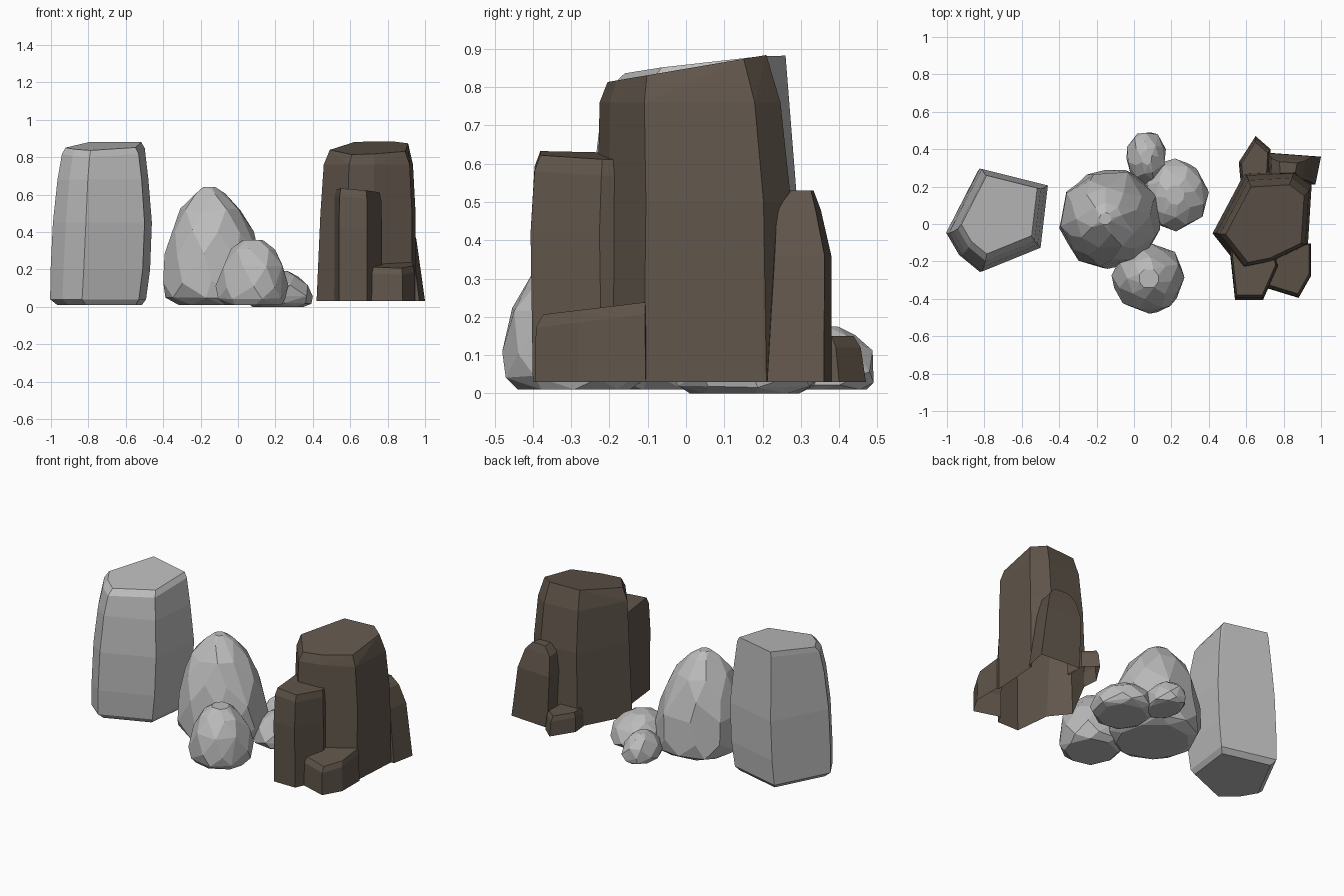
import bpy, bmesh, math, random
from mathutils import Vector

if "Cube" in bpy.data.objects:
    bpy.data.objects.remove(bpy.data.objects["Cube"])

random.seed(4)


def material(name, rgb):
    m = bpy.data.materials.new(name)
    m.diffuse_color = (*rgb, 1)
    m.use_nodes = True
    m.node_tree.nodes["Principled BSDF"].inputs["Base Color"].default_value = m.diffuse_color
    return m


GREY = material("pale grey stone", (0.50, 0.50, 0.50))
BROWN = material("dark brown stone", (0.118, 0.092, 0.070))


def hull(name, points, mat, flat=2, bounds=None):
    """Convex faceted rock around a cloud of points."""
    if bounds:  # stretch the cloud to the given box
        for i, (lo, hi) in enumerate(bounds):
            a = min(p[i] for p in points)
            b = max(p[i] for p in points)
            for p in points:
                p[i] = lo + (p[i] - a) / (b - a) * (hi - lo)
    bm = bmesh.new()
    for p in points:
        bm.verts.new(p)
    bmesh.ops.convex_hull(bm, input=bm.verts[:])
    bmesh.ops.delete(bm, geom=[v for v in bm.verts if not v.link_faces], context='VERTS')
    bmesh.ops.dissolve_limit(bm, angle_limit=math.radians(flat), verts=bm.verts[:], edges=bm.edges[:])
    bmesh.ops.recalc_face_normals(bm, faces=bm.faces[:])
    me = bpy.data.meshes.new(name)
    bm.to_mesh(me)
    bm.free()
    me.materials.append(mat)
    ob = bpy.data.objects.new(name, me)
    bpy.context.collection.objects.link(ob)
    return ob


def column(name, plan, levels, mat, slope=(0, 0), slope_from=9, flat=2):
    """Footprint repeated at levels (z, scale, dx, dy); upper levels tilt by slope."""
    cx = (min(p[0] for p in plan) + max(p[0] for p in plan)) / 2
    cy = (min(p[1] for p in plan) + max(p[1] for p in plan)) / 2
    pts = []
    for z, s, dx, dy in levels:
        for x, y in plan:
            px, py = cx + (x - cx) * s + dx, cy + (y - cy) * s + dy
            tilt = slope[0] * (px - cx) + slope[1] * (py - cy) if z >= slope_from else 0
            pts.append(Vector((px, py, z + tilt)))
    return hull(name, pts, mat, flat)


def boulder(name, bounds, profile, sides=8, lean=0):
    """Rounded rock from jittered rings, fitted to a box."""
    pts = []
    for k, (z, r) in enumerate(profile):
        turn = k * math.pi / sides + random.uniform(-.15, .15)
        for i in range(sides):
            a = turn + 2 * math.pi * (i + random.uniform(-.15, .15)) / sides
            rr = r * random.uniform(.96, 1.03)
            dz = random.uniform(-.02, .02) if 0 < k < len(profile) - 1 else 0
            pts.append(Vector((rr * math.cos(a) + lean * z, rr * math.sin(a), z + dz)))
    return hull(name, pts, GREY, 10, bounds)


# Tall grey block on the left
column("tall_grey_block",
       [(-1, -.05), (-.93, -.17), (-.82, -.26), (-.5, -.13), (-.46, .21), (-.82, .30)],
       [(.01, .84, -.01, 0), (.04, .95, -.018, 0), (.2, .985, -.006, 0), (.45, .98, .005, 0),
        (.68, .90, .008, .004), (.825, .82, .01, .012), (.857, .75, .01, .03)],
       GREY, slope=(.02, .11), slope_from=.8)

# Cluster of rounded boulders
egg = [(0, .76), (.06, .95), (.2, 1), (.42, .95), (.62, .81), (.8, .60), (.93, .32), (1, .12)]
dome = [(0, .78), (.09, .96), (.28, 1), (.6, .88), (.86, .60), (1, .28)]
boulder("large_boulder", [(-.40, .14), (-.24, .29), (.01, .64)], egg, 9, -.12)
boulder("front_boulder", [(-.12, .27), (-.48, -.10), (.01, .358)], dome)
boulder("side_boulder", [(.04, .40), (-.04, .35), (0, .19)], dome)
boulder("rear_boulder", [(-.04, .17), (.21, .49), (.01, .175)], dome, 7)

# Brown outcrop: main column and four smaller ones
main = column("brown_outcrop",
              [(.42, -.05), (.57, -.24), (.72, -.21), (.93, -.11), (.95, .21), (.85, .285), (.59, .27)],
              [(.03, 1, 0, 0), (.5, .96, .01, 0), (.76, .90, .012, -.012), (.852, .79, .015, -.02)],
              BROWN, slope=(0, .17), slope_from=.8)
parts = [
    column("front_brown_column",
           [(.54, -.40), (.69, -.40), (.77, -.22), (.74, -.11), (.51, -.125)],
           [(.03, 1, 0, 0), (.42, 1, 0, -.006), (.58, .97, 0, 0), (.622, .9, 0, .005)],
           BROWN, slope=(-.08, -.03), slope_from=.55),
    column("low_front_block",
           [(.70, -.34), (.88, -.395), (.945, -.28), (.945, -.105), (.74, -.09)],
           [(.03, 1, 0, 0), (.19, .98, 0, 0), (.222, .92, 0, .01)],
           BROWN, slope=(0, .12), slope_from=.18),
    column("back_brown_column",
           [(.74, .205), (.97, .212), (1, .36), (.73, .38)],
           [(.03, 1, 0, 0), (.36, .88, -.03, .01), (.48, .68, -.04, 0), (.53, .35, -.04, .01)],
           BROWN),
    column("small_back_block",
           [(.56, .33), (.65, .47), (.73, .40), (.72, .22), (.57, .225)],
           [(.03, 1, 0, 0), (.12, .93, 0, -.005), (.15, .82, 0, -.01)],
           BROWN)]

# Merge the columns into one shell
for p in parts:
    mod = main.modifiers.new("merge", 'BOOLEAN')
    mod.operation, mod.solver, mod.object = 'UNION', 'EXACT', p
deps = bpy.context.evaluated_depsgraph_get()
merged = bpy.data.meshes.new_from_object(main.evaluated_get(deps))
main.modifiers.clear()
main.data = merged
for p in parts:
    bpy.data.objects.remove(p)

# Open underside
bm = bmesh.new()
bm.from_mesh(merged)
bm.normal_update()
under = [f for f in bm.faces if f.normal.z < -.9 and f.calc_center_median().z < .035]
bmesh.ops.delete(bm, geom=under, context='FACES')
bm.to_mesh(merged)
bm.free()
